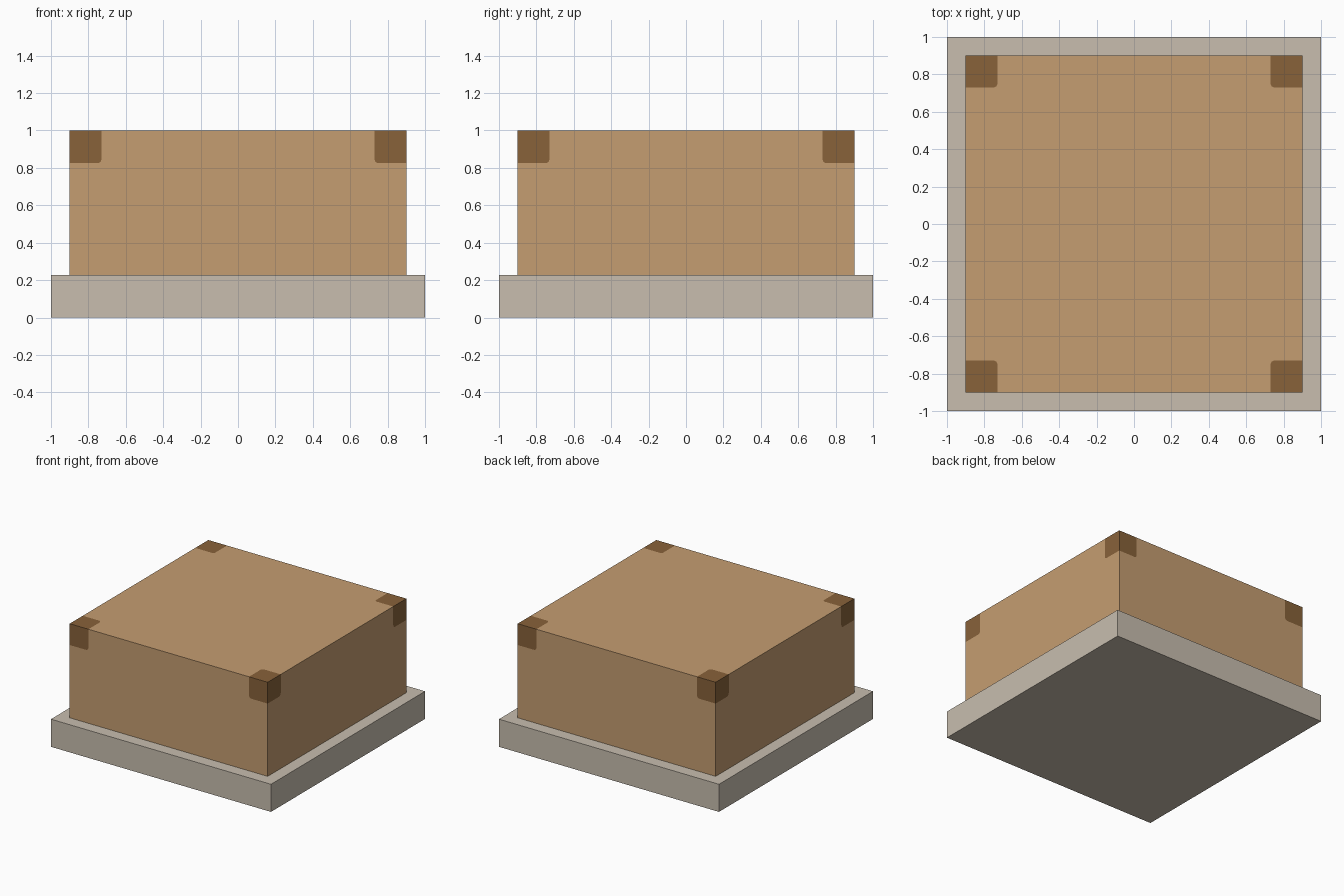
import bpy, bmesh, math
from mathutils import Vector, Matrix

if "Cube" in bpy.data.objects:
    bpy.data.objects.remove(bpy.data.objects["Cube"])


def material(name, rgb):
    lin = [((c / 255 + 0.055) / 1.055) ** 2.4 for c in rgb]
    m = bpy.data.materials.new(name)
    m.diffuse_color = (*lin, 1)
    m.use_nodes = True
    m.node_tree.nodes["Principled BSDF"].inputs["Base Color"].default_value = m.diffuse_color
    return m


stone = material("pale stone", (200, 190, 175))
tan = material("tan wood", (197, 157, 113))
brown = material("dark brown", (136, 98, 58))

BASE_H, TOP, HALF = 0.227, 1.0, 0.9


def finish(name, bm, mats):
    bmesh.ops.remove_doubles(bm, verts=bm.verts, dist=1e-5)
    bmesh.ops.recalc_face_normals(bm, faces=bm.faces)
    me = bpy.data.meshes.new(name)
    bm.to_mesh(me)
    bm.free()
    for m in mats:
        me.materials.append(m)
    bpy.context.collection.objects.link(bpy.data.objects.new(name, me))


def panel(bm, place, u0, v0, u1, v1, marked, patch_u, patch_v, r=0.022):
    """Rectangle whose marked corners are cut out as rounded brown patches."""
    corners = [Vector(p) for p in ((u0, v0), (u1, v0), (u1, v1), (u0, v1))]
    add = lambda pts: bm.faces.new([bm.verts.new(place(p)) for p in pts])
    outline = []
    for i, c in enumerate(corners):
        if i not in marked:
            outline.append(c)
            continue
        e_in = (c - corners[i - 1]).normalized()
        e_out = (corners[(i + 1) % 4] - c).normalized()
        size = lambda e: patch_u * abs(e.x) + patch_v * abs(e.y)
        a, b = c - e_in * size(e_in), c + e_out * size(e_out)
        mid = a + b - c - e_out * r + e_in * r
        arc = [mid + e_out * r * math.sin(t) - e_in * r * math.cos(t)
               for t in (k * math.pi / 8 for k in range(5))]
        outline += [a, *arc, b]
        add([a, c, b, *reversed(arc)]).material_index = 1
    add(outline)


# base slab
bm = bmesh.new()
bmesh.ops.create_cube(bm, size=1, matrix=Matrix.Translation((0, 0, BASE_H / 2))
                      @ Matrix.Diagonal((2, 2, BASE_H, 1)))
finish("base_slab", bm, [stone])

# box body: top, four sides with corner patches, plain underside
bm = bmesh.new()
panel(bm, lambda p: Vector((p.x, p.y, TOP)), -HALF, -HALF, HALF, HALF,
      (0, 1, 2, 3), 0.17, 0.17)
panel(bm, lambda p: Vector((p.x, p.y, BASE_H)), -HALF, -HALF, HALF, HALF,
      (), 0, 0)
for k in range(4):
    turn = Matrix.Rotation(k * math.pi / 2, 3, 'Z')
    panel(bm, lambda p: turn @ Vector((p.x, -HALF, p.y)),
          -HALF, BASE_H, HALF, TOP, (2, 3), 0.17, 0.175)
finish("box_body", bm, [tan, brown])
